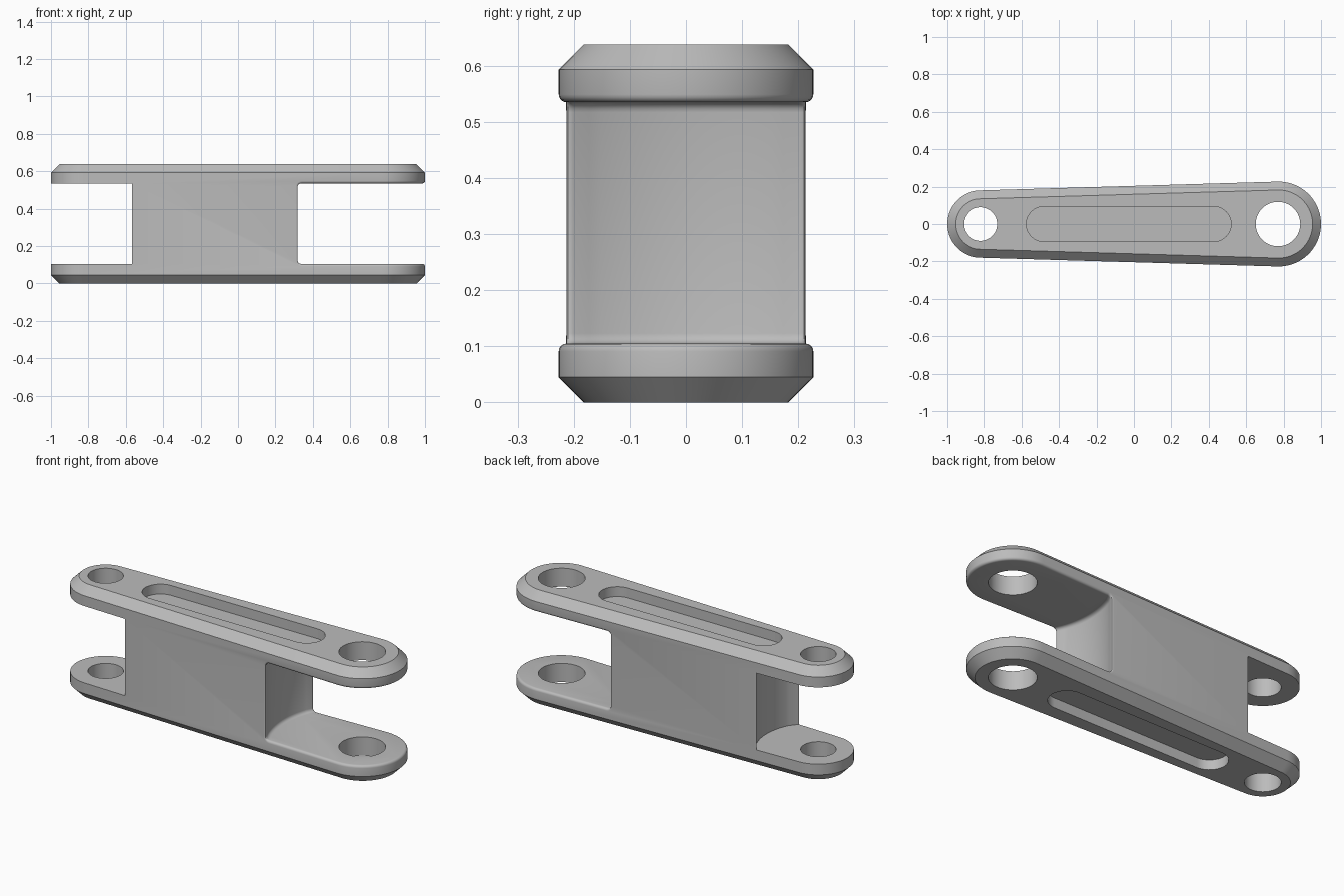
import bpy, bmesh
from math import sin, cos, pi, asin

if "Cube" in bpy.data.objects:
    bpy.data.objects.remove(bpy.data.objects["Cube"])

SMALL_X, SMALL_R = -0.82, 0.18      # narrow end
LARGE_X, LARGE_R = 0.773, 0.227     # wide end
HEIGHT, CHAMFER = 0.638, 0.045
GAP_LOW, GAP_HIGH = 0.105, 0.535    # fork gap between the two plates
TILT = asin((LARGE_R - SMALL_R) / (LARGE_X - SMALL_X))


def arc(cx, r, a0, a1, n):
    return [(cx + r * cos(a0 + (a1 - a0) * i / n), r * sin(a0 + (a1 - a0) * i / n))
            for i in range(n + 1)]


def outline(inset=0):
    """Tapered link outline: two round ends joined by tangent lines."""
    a = pi / 2 + TILT
    return (arc(LARGE_X, LARGE_R - inset, -a, a, 40)
            + arc(SMALL_X, SMALL_R - inset, a, 2 * pi - a, 40))


def loft(name, rings):
    """Closed solid through (outline, z) rings, listed bottom to top."""
    bm = bmesh.new()
    loops = [[bm.verts.new((x, y, z)) for x, y in pts] for pts, z in rings]
    for low, high in zip(loops, loops[1:]):
        for i in range(len(low)):
            j = (i + 1) % len(low)
            bm.faces.new((low[i], low[j], high[j], high[i]))
    bm.faces.new(loops[0][::-1])
    bm.faces.new(loops[-1])
    bmesh.ops.recalc_face_normals(bm, faces=bm.faces[:])
    mesh = bpy.data.meshes.new(name)
    bm.to_mesh(mesh)
    bm.free()
    ob = bpy.data.objects.new(name, mesh)
    bpy.context.collection.objects.link(ob)
    return ob


def cut(body, cutter):
    mod = body.modifiers.new("cut", "BOOLEAN")
    mod.operation, mod.solver, mod.object = "DIFFERENCE", "EXACT", cutter
    cutter.hide_render = True
    bpy.context.view_layer.objects.active = body
    bpy.ops.object.modifier_apply(modifier=mod.name)
    bpy.data.objects.remove(cutter)


def bevel(ob, pick, width, segments):
    bm = bmesh.new()
    bm.from_mesh(ob.data)
    bm.normal_update()
    edges = [e for e in bm.edges if pick(e)]
    bmesh.ops.bevel(bm, geom=edges, offset=width, offset_type="OFFSET", segments=segments,
                    profile=0.5, affect="EDGES", clamp_overlap=False)
    bm.to_mesh(ob.data)
    bm.free()


def fork_gap(name, cx, edge_x, half, reach, out_x):
    """Cutter with a concave inner wall centred on the pin hole."""
    r = ((edge_x - cx) ** 2 + half ** 2) ** 0.5
    mid = 0 if out_x < cx else pi
    inner, end = asin((half - 0.04) / r), asin(reach / r)
    wall = (arc(cx, r, mid - end, mid - end, 1)[:1]
            + arc(cx, r, mid - inner, mid + inner, 16)
            + arc(cx, r, mid + end, mid + end, 1)[:1])
    wall += [(out_x, wall[-1][1]), (out_x, wall[0][1])]
    return loft(name, [(wall, GAP_LOW), (wall, GAP_HIGH)])


# Link body with chamfered top and bottom rims
body = loft("link_body", [(outline(CHAMFER), 0), (outline(), CHAMFER),
                          (outline(), HEIGHT - CHAMFER), (outline(CHAMFER), HEIGHT)])

# Wide fork gap, filleted inside and rounded along its outer edge
gap = fork_gap("wide_gap_cutter", LARGE_X, 0.32, 0.213, 0.26, 1.3)
bevel(gap, lambda e: abs(e.verts[0].co.z - e.verts[1].co.z) < 1e-5, 0.018, 4)
cut(body, gap)


def on_side(f):
    """True for faces of the outer side wall."""
    c, n = f.calc_center_median(), f.normal
    if abs(n.z) > 0.1:
        return False
    return n.x * (c.x - LARGE_X) + n.y * c.y > 0.2


def gap_rim(e):
    if len(e.link_faces) != 2:
        return False
    if any(v.co.x < 0.25 or not GAP_LOW - 0.005 < v.co.z < GAP_HIGH + 0.005 for v in e.verts):
        return False
    return sum(on_side(f) for f in e.link_faces) == 1 and e.calc_face_angle() > 0.5


bevel(body, gap_rim, 0.014, 4)

# Narrow fork gap with crisp edges
cut(body, fork_gap("narrow_gap_cutter", SMALL_X, -0.56, 0.188, 0.25, -1.3))

# Pin holes through both plates
for name, x, r in (("small_hole_cutter", SMALL_X, 0.09), ("large_hole_cutter", 0.77, 0.119)):
    circle = arc(x, r, 0, 2 * pi, 64)[:-1]
    cut(body, loft(name, [(circle, -0.1), (circle, HEIGHT + 0.1)]))

# Shallow rounded slots on the top and bottom
SLOT_R, SLOT_DEPTH = 0.094, 0.055
slot = (arc(0.52 - SLOT_R, SLOT_R, -pi / 2, pi / 2, 24)
        + arc(-0.574 + SLOT_R, SLOT_R, pi / 2, 1.5 * pi, 24))
for low, high in ((-0.1, SLOT_DEPTH), (HEIGHT - SLOT_DEPTH, HEIGHT + 0.1)):
    cut(body, loft("slot_cutter", [(slot, low), (slot, high)]))

# Plain grey metal
grey = bpy.data.materials.new("grey_metal")
grey.use_nodes = True
colour = (0.5, 0.5, 0.5, 1)
grey.diffuse_color = colour
grey.node_tree.nodes["Principled BSDF"].inputs["Base Color"].default_value = colour
body.data.materials.clear()
body.data.materials.append(grey)
for p in body.data.polygons:
    p.material_index = 0

bpy.ops.object.select_all(action="DESELECT")
body.select_set(True)
bpy.context.view_layer.objects.active = body
bpy.ops.object.shade_smooth_by_angle(angle=0.52)
